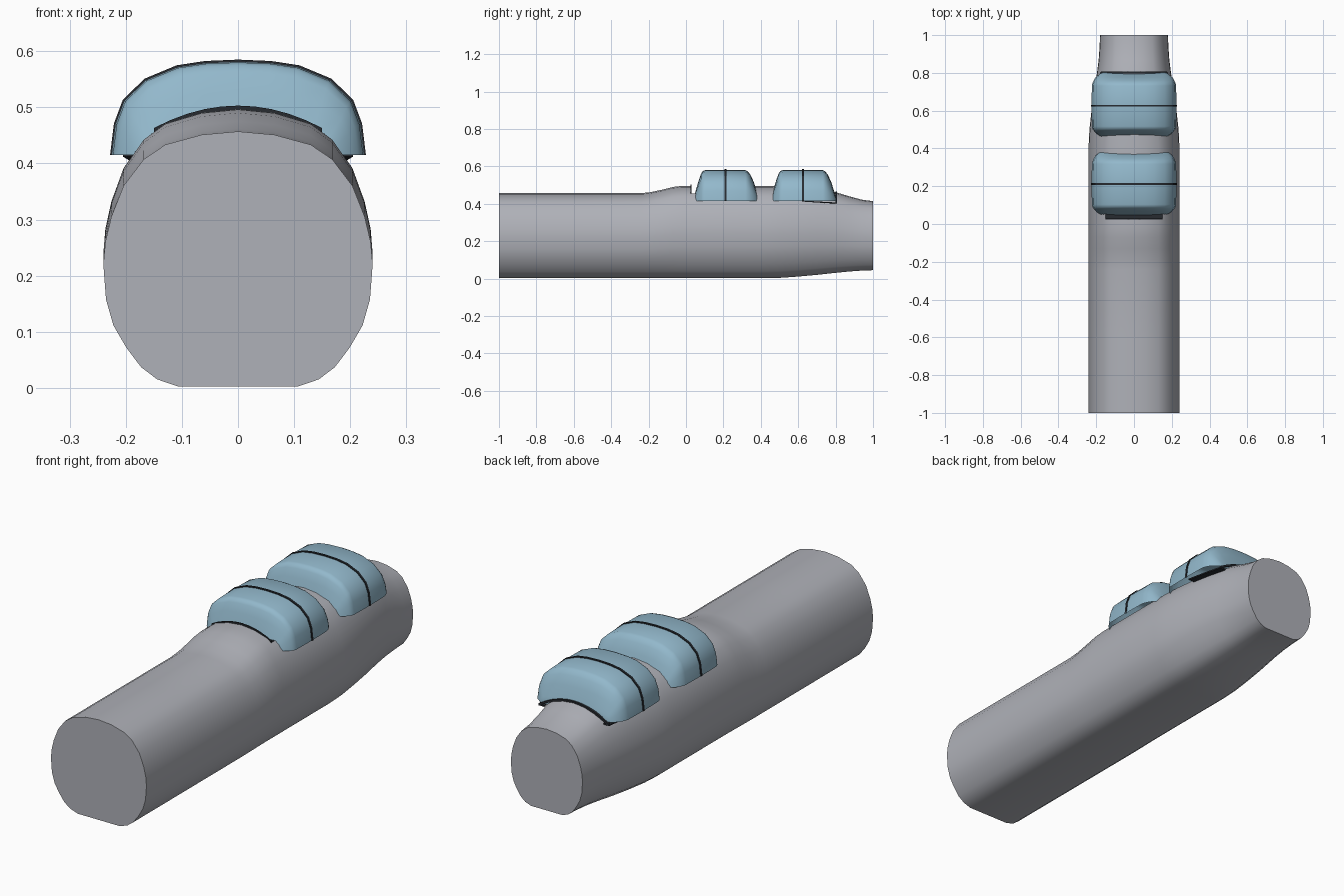
import bpy, bmesh, math

if "Cube" in bpy.data.objects:
    bpy.data.objects.remove(bpy.data.objects["Cube"])


def material(name, rgb):
    m = bpy.data.materials.new(name)
    m.diffuse_color = (*rgb, 1)
    m.use_nodes = True
    m.node_tree.nodes["Principled BSDF"].inputs["Base Color"].default_value = m.diffuse_color
    return m


GREY = material("hull grey", (0.43, 0.44, 0.48))
BLUE = material("glass blue", (0.29, 0.48, 0.60))
DARK = material("frame dark", (0.02, 0.024, 0.03))


def loft(name, rings, mat, wrap=True, caps=True, angle=35):
    """Skin a list of equal-length point rings."""
    bm = bmesh.new()
    rows = [[bm.verts.new(p) for p in r] for r in rings]
    n = len(rows[0])
    for a, b in zip(rows, rows[1:]):
        for i in range(n if wrap else n - 1):
            j = (i + 1) % n
            bm.faces.new((a[i], a[j], b[j], b[i]))
    if caps:
        bm.faces.new(rows[0])
        bm.faces.new(rows[-1])
    bmesh.ops.recalc_face_normals(bm, faces=bm.faces)
    me = bpy.data.meshes.new(name)
    bm.to_mesh(me)
    bm.free()
    ob = bpy.data.objects.new(name, me)
    bpy.context.collection.objects.link(ob)
    me.materials.append(mat)
    smooth(ob, angle)
    return ob


def smooth(ob, angle):
    bpy.ops.object.select_all(action='DESELECT')
    ob.select_set(True)
    bpy.context.view_layer.objects.active = ob
    bpy.ops.object.shade_smooth_by_angle(angle=math.radians(angle))


def mirrored(half):
    """Half profile starting at x = 0, completed on the other side."""
    return half + [(-x, z) for x, z in reversed(half) if x > 1e-6]


# Fuselage: one cross-section, stretched along its length
upper = [(0, 1), (0.27, 0.975), (0.54, 0.90), (0.70, 0.79), (0.85, 0.59),
         (0.94, 0.36), (0.985, 0.17), (1, 0)]
lower = [(0.98, -0.29), (0.925, -0.50), (0.83, -0.68), (0.72, -0.84),
         (0.60, -0.94), (0.44, -1)]
section = mirrored(upper + lower)
# y, half width, top, bottom
stations = [(-1, .24, .457, .002), (-.6, .24, .457, .002), (-.24, .24, .457, .002),
            (-.19, .24, .462, .002), (-.13, .24, .475, .002), (-.07, .24, .490, .002),
            (-.02, .24, .496, .002), (.2, .24, .497, .002), (.42, .24, .496, .002),
            (.5, .236, .494, .004), (.6, .225, .489, .011), (.7, .212, .480, .020),
            (.8, .196, .462, .031), (.87, .187, .441, .038), (.94, .182, .422, .043),
            (1, .18, .414, .045)]


def hull_ring(y, w, top, bot):
    mid = bot + 0.48 * (top - bot)
    return [(u * w, y, mid + v * (top - mid if v > 0 else mid - bot))
            for u, v in section]


fuselage = loft("fuselage", [hull_ring(*s) for s in stations], GREY)

# Cockpit recesses cut into the top of the fuselage
for i, (y0, y1, w, z0) in enumerate([(.026, .345, .15, .455), (.49, .785, .14, .43)]):
    rings = [[(-w, y, z0), (w, y, z0), (w, y, .7), (-w, y, .7)] for y in (y0, y1)]
    cutter = loft(f"recess_cutter_{i + 1}", rings, DARK)
    mod = fuselage.modifiers.new("recess", 'BOOLEAN')
    mod.object, mod.operation, mod.solver = cutter, 'DIFFERENCE', 'EXACT'
    mod.material_mode = 'TRANSFER'
    bpy.context.view_layer.objects.active = fuselage
    bpy.ops.object.modifier_apply(modifier=mod.name)
    bpy.data.objects.remove(cutter)
smooth(fuselage, 35)

# Canopies: arched shells with sloped, rounded ends
BASE = 0.415
half_arch = [(0, 1), (.26, .985), (.48, .94), (.73, .80), (.90, .58), (.97, .33), (1, 0)]
arch = [(-u, v) for u, v in reversed(half_arch)] + half_arch[1:]


def arch_ring(y, w, top, base=BASE):
    return [(u * w, y, base + v * (top - base)) for u, v in arch]


# offset along y, half width, top
canopy_rows = [(0, .165, .435), (.008, .18, .468), (.025, .203, .525), (.038, .214, .562),
               (.047, .220, .575), (.06, .223, .580), (.17, .225, .581), (.275, .223, .580),
               (.288, .220, .573), (.302, .214, .555), (.32, .203, .515), (.338, .18, .458),
               (.345, .165, .435)]
for label, start in (("front", .043), ("rear", .457)):
    loft(f"{label}_canopy", [arch_ring(start + t, w, top) for t, w, top in canopy_rows],
         BLUE, wrap=False)
    # Dark hoop around the middle
    y = start + .169
    hoop = [(-.005, .222, .577), (-.005, .228, .585), (.005, .228, .585), (.005, .222, .577)]
    rings = [arch_ring(y + dy, w, top) for dy, w, top in hoop]
    loft(f"{label}_canopy_hoop", rings + [rings[0]], DARK, wrap=False, caps=False)


# Dark lips hugging the fuselage at the ends of the cockpits
def lip(name, y0, y1, w, crown, drop, thick):
    rings = []
    for i in range(11):
        x = w * (i / 5 - 1)
        z = crown - drop * (x / w) ** 2
        rings.append([(x, y0, z - thick), (x, y1, z - thick), (x, y1, z), (x, y0, z)])
    loft(name, rings, DARK)


lip("front_cockpit_lip", .024, .030, .15, .503, .040, .010)
lip("rear_cockpit_lip", .798, .808, .175, .466, .054, .010)

# Dark sills along the tapering sides under the rear canopy
for side, s in (("left", -1), ("right", 1)):
    rings = [[(s * x, y, z + dz) for x, dz in ((xo - .03, 0), (xo, 0), (xo, .006), (xo - .03, .006))]
             for y, xo, z in ((.62, .205, .412), (.71, .195, .406), (.805, .178, .401))]
    loft(f"{side}_rear_sill", rings, DARK)
